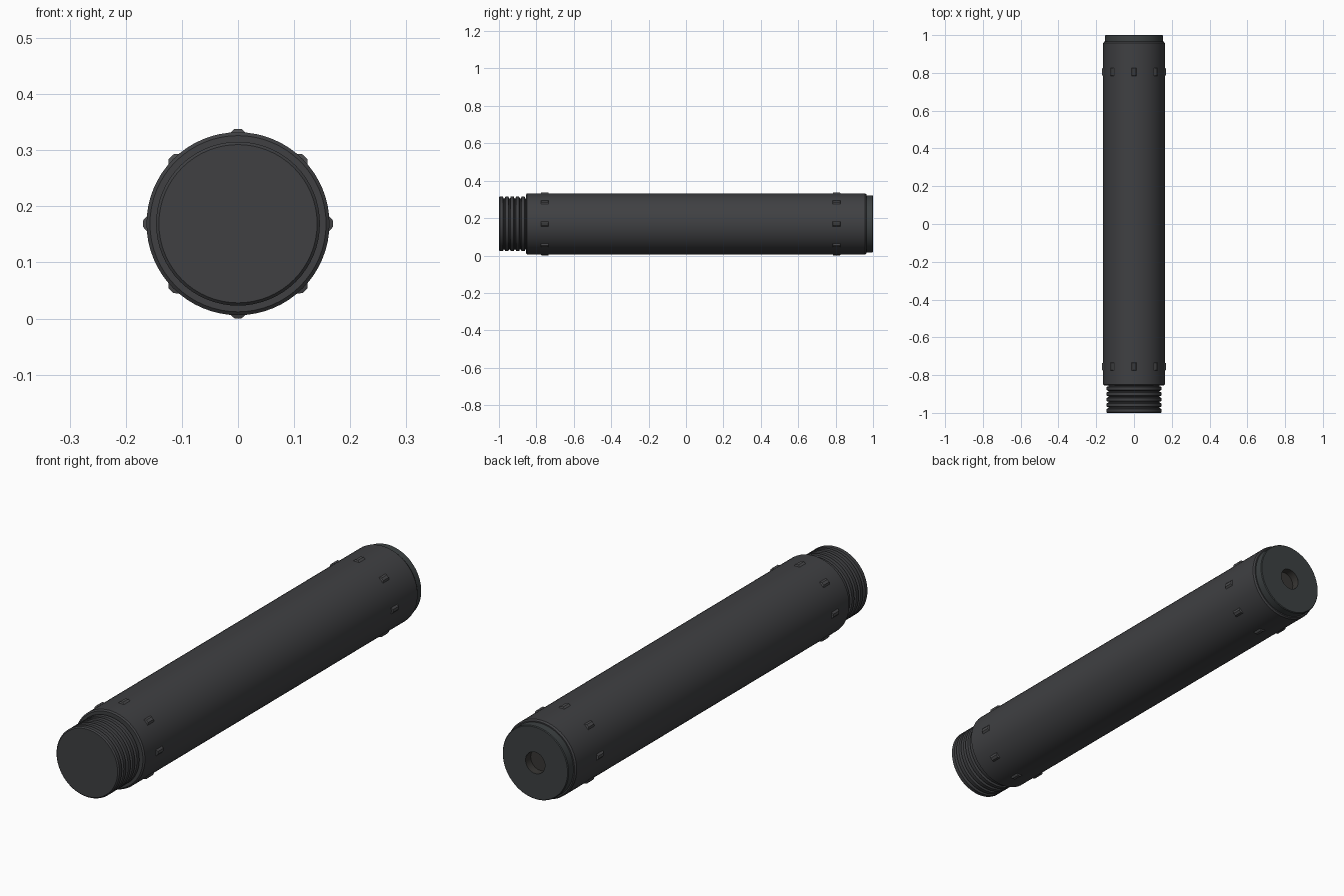
import bpy, bmesh, math
from mathutils import Matrix, Vector

if "Cube" in bpy.data.objects:
    bpy.data.objects.remove(bpy.data.objects["Cube"])

CZ = 0.169  # height of the tube axis


def material(name, rgb):
    m = bpy.data.materials.new(name)
    m.diffuse_color = (*rgb, 1)
    m.use_nodes = True
    m.node_tree.nodes["Principled BSDF"].inputs["Base Color"].default_value = m.diffuse_color
    return m


body_mat = material("dark_metal", (0.05, 0.051, 0.055))
cap_mat = material("cap_metal", (0.046, 0.053, 0.055))
hole_mat = material("hole_dark", (0.04, 0.038, 0.035))
stud_mat = material("stud_metal", (0.07, 0.071, 0.075))


def finish(bm, name, mat):
    bmesh.ops.remove_doubles(bm, verts=bm.verts, dist=1e-5)
    bmesh.ops.recalc_face_normals(bm, faces=bm.faces)
    me = bpy.data.meshes.new(name)
    bm.to_mesh(me)
    bm.free()
    me.materials.append(mat)
    ob = bpy.data.objects.new(name, me)
    bpy.context.collection.objects.link(ob)
    ob.location.z = CZ
    bpy.ops.object.select_all(action='DESELECT')
    ob.select_set(True)
    bpy.context.view_layer.objects.active = ob
    bpy.ops.object.shade_smooth_by_angle(angle=math.radians(30))
    return ob


def lathe(name, profile, mat, sides=64):
    """Spin (radius, y) points around the y axis."""
    bm = bmesh.new()
    vs = [bm.verts.new((r, y, 0)) for r, y in profile]
    es = [bm.edges.new(p) for p in zip(vs, vs[1:])]
    bmesh.ops.spin(bm, geom=vs + es, cent=(0, 0, 0), axis=(0, 1, 0),
                   angle=math.tau, steps=sides)
    return finish(bm, name, mat)


# Main tube with small chamfers
lathe("tube_body", [(0, -0.855), (0.157, -0.855), (0.163, -0.850),
                    (0.163, 0.958), (0.158, 0.965), (0, 0.965)], body_mat)

# Threaded neck: rounded ridges with narrow grooves
neck = [(0, -1.0), (0.141, -1.0)]
for i in range(5):
    y = -0.995 + i * 0.029
    neck += [(0.146, y), (0.146, y + 0.016), (0.136, y + 0.020), (0.136, y + 0.025)]
neck += [(0.136, -0.85), (0, -0.85)]
lathe("threaded_neck", neck, body_mat)

# End cap with a blind hole
lathe("end_cap", [(0, 0.95), (0.153, 0.95), (0.153, 0.997), (0.150, 1.0),
                  (0.045, 1.0)], cap_mat)
lathe("cap_hole", [(0.045, 1.0), (0.045, 0.966), (0, 0.966)], hole_mat, 32)

# Two rings of eight low tapered studs
for name, yc in (("front_studs", -0.755), ("rear_studs", 0.805)):
    bm = bmesh.new()
    for i in range(8):
        rot = Matrix.Rotation(i * math.tau / 8, 4, 'Y')
        stud = bmesh.ops.create_cube(bm, size=1)["verts"]
        for v in stud:
            top = v.co.z > 0
            w, l, z = (0.012, 0.036, 0.169) if top else (0.036, 0.046, 0.158)
            v.co = rot @ Vector((v.co.x * w, yc + v.co.y * l, z))
    finish(bm, name, stud_mat)
